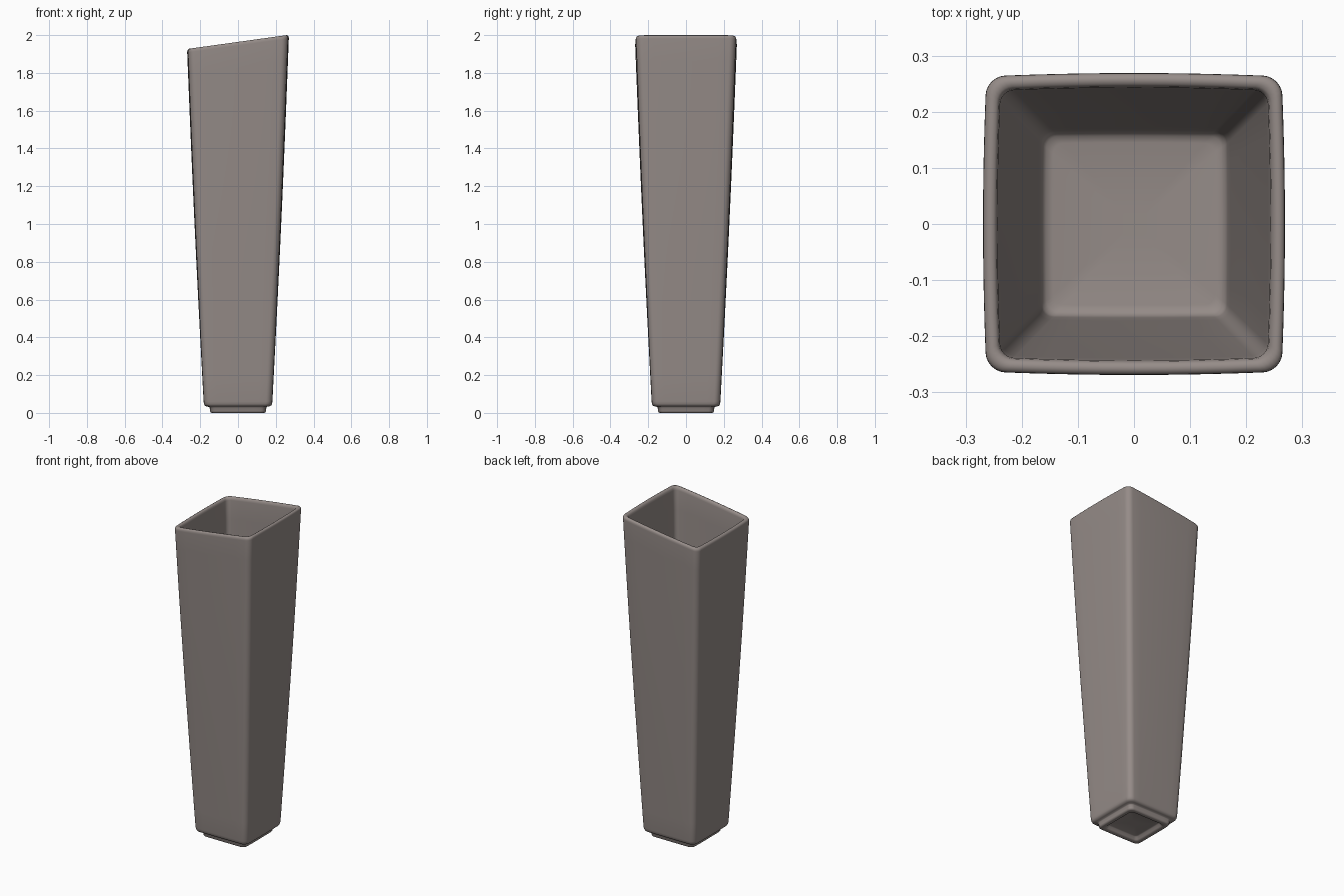
import bpy, bmesh, math

if "Cube" in bpy.data.objects:
    bpy.data.objects.remove(bpy.data.objects["Cube"], do_unlink=True)

# Warm grey ceramic
clay = bpy.data.materials.new("warm_grey_ceramic")
clay.use_nodes = True
colour = (0.30, 0.26, 0.245, 1)
clay.diffuse_color = colour
clay.node_tree.nodes["Principled BSDF"].inputs["Base Color"].default_value = colour

SLANT = 0.0708   # the rim rises towards +x
CORNER_STEPS = 6
SIDE_STEPS = 8


def ring(bm, half, z, radius, bow):
    """Rounded square loop with gently bowed sides."""
    flat = half - radius
    pts = []
    for q in range(4):
        turn = q * math.pi / 2
        c, s = math.cos(turn), math.sin(turn)
        side = [(half, flat * (2 * i / SIDE_STEPS - 1)) for i in range(SIDE_STEPS)]
        arc = [(flat + radius * math.cos(a), flat + radius * math.sin(a))
               for a in (i * math.pi / 2 / CORNER_STEPS for i in range(CORNER_STEPS))]
        for x, y in side + arc:
            pts.append((x * c - y * s, x * s + y * c))
    verts = []
    for x, y in pts:
        bx = x * (1 - bow * (y / half) ** 2)
        by = y * (1 - bow * (x / half) ** 2)
        verts.append(bm.verts.new((bx, by, z * (1 + SLANT * bx))))
    return verts


def wall(bottom, top, steps, bulge):
    """Tapering wall sections between two (half, z, radius) ends."""
    out = []
    for i in range(steps + 1):
        t = i / steps
        half, z, radius = (a + (b - a) * t for a, b in zip(bottom, top))
        out.append((half + bulge * math.sin(math.pi * t), z, radius))
    return out


# Sections: recessed base, foot, outer wall, rounded rim, inner wall, floor
foot = [(0.02, 0.022, 0.005), (0.1, 0.022, 0.015), (0.108, 0.019, 0.017),
        (0.114, 0.006, 0.019), (0.122, 0, 0.02), (0.138, 0, 0.023),
        (0.145, 0.003, 0.026), (0.148, 0.01, 0.027), (0.15, 0.028, 0.027),
        (0.153, 0.032, 0.028), (0.165, 0.034, 0.03), (0.175, 0.038, 0.032),
        (0.18, 0.047, 0.033)]
outer = wall((0.182, 0.06, 0.033), (0.269, 1.945, 0.034), 16, 0.004)
rim = [(0.2685, 1.955, 0.034), (0.265, 1.961, 0.033), (0.258, 1.964, 0.031),
       (0.25, 1.962, 0.028), (0.245, 1.956, 0.025)]
inner = wall((0.243, 1.945, 0.024), (0.167, 0.09, 0.022), 16, 0.004)
floor = [(0.164, 0.076, 0.022), (0.157, 0.068, 0.02), (0.145, 0.065, 0.018),
         (0.02, 0.065, 0.005)]

bm = bmesh.new()
loops = [ring(bm, h, z, r, 0.022 * min(1, z + 0.3))
         for h, z, r in foot + outer + rim + inner + floor]
for a, b in zip(loops, loops[1:]):
    for i in range(len(a)):
        j = (i + 1) % len(a)
        bm.faces.new((a[i], a[j], b[j], b[i]))
bm.faces.new(loops[0][::-1])
bm.faces.new(loops[-1])
bmesh.ops.recalc_face_normals(bm, faces=bm.faces)

mesh = bpy.data.meshes.new("vase")
bm.to_mesh(mesh)
bm.free()
mesh.materials.append(clay)
vase = bpy.data.objects.new("vase", mesh)
bpy.context.collection.objects.link(vase)
mesh.shade_smooth()
